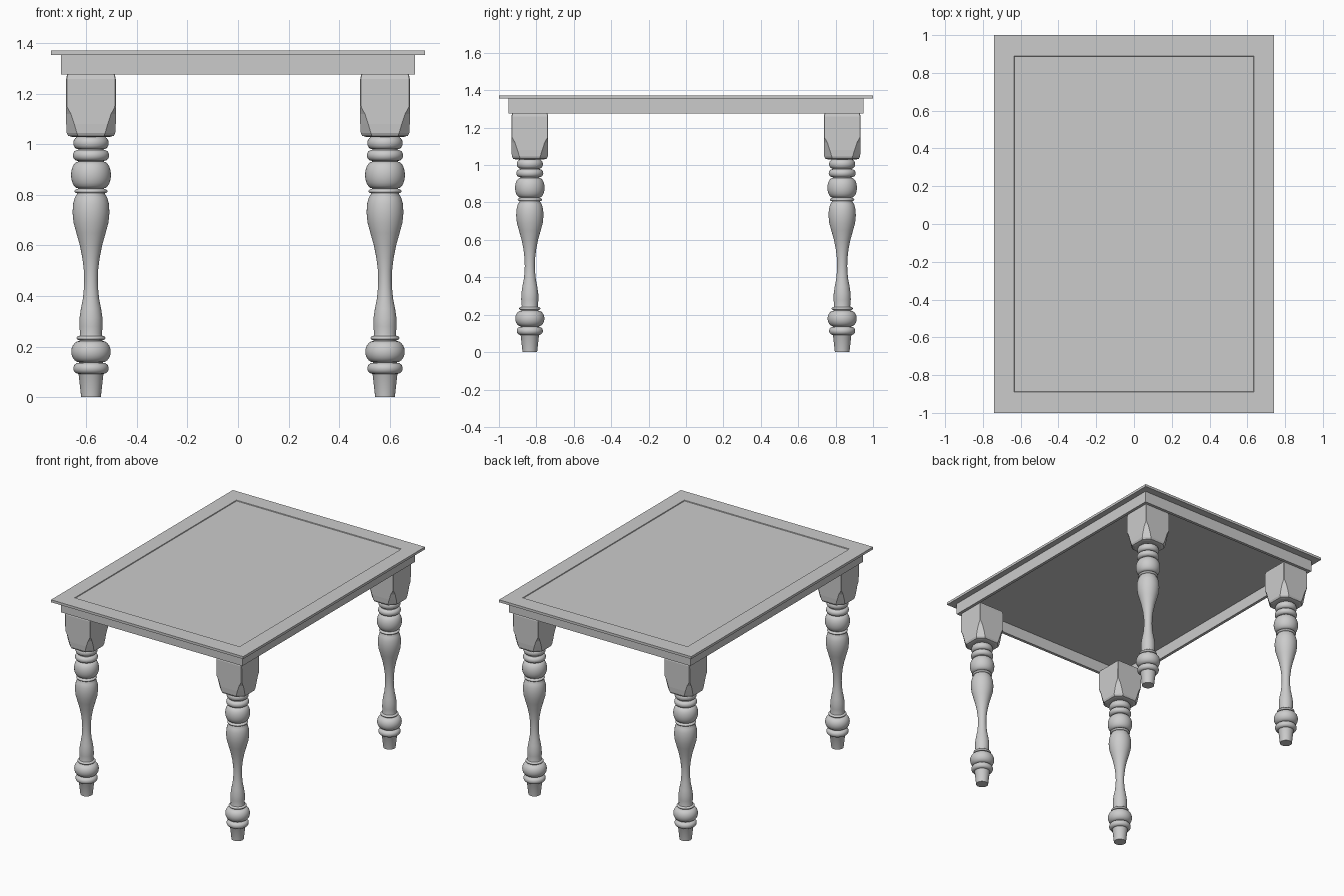
import bpy, bmesh, math

if "Cube" in bpy.data.objects:
    bpy.data.objects.remove(bpy.data.objects["Cube"])

mat = bpy.data.materials.new("light grey")
mat.diffuse_color = (0.6, 0.6, 0.6, 1)
mat.use_nodes = True
mat.node_tree.nodes["Principled BSDF"].inputs["Base Color"].default_value = mat.diffuse_color


def loft(name, rings, cap_start=True, cap_end=True, smooth=None):
    """Skin closed rings of points; optionally cap both ends."""
    bm = bmesh.new()
    vs = [[bm.verts.new(p) for p in ring] for ring in rings]
    n = len(rings[0])
    for a, b in zip(vs, vs[1:]):
        for i in range(n):
            j = (i + 1) % n
            bm.faces.new((a[i], a[j], b[j], b[i]))
    if cap_start:
        bm.faces.new(vs[0][::-1])
    if cap_end:
        bm.faces.new(vs[-1])
    me = bpy.data.meshes.new(name)
    bm.to_mesh(me)
    bm.free()
    me.materials.append(mat)
    ob = bpy.data.objects.new(name, me)
    bpy.context.collection.objects.link(ob)
    if smooth:
        bpy.ops.object.select_all(action='DESELECT')
        ob.select_set(True)
        bpy.context.view_layer.objects.active = ob
        bpy.ops.object.shade_smooth_by_angle(angle=math.radians(smooth))
    return ob


def rect(x, y, z):
    return [(-x, -y, z), (x, -y, z), (x, y, z), (-x, y, z)]


def octagon(h, c, z):
    """Square of half width h with corners cut by c."""
    k = h - c
    return [(k, -h, z), (h, -k, z), (h, k, z), (k, h, z),
            (-k, h, z), (-h, k, z), (-h, -k, z), (-k, -h, z)]


def circle(r, z, n=40):
    return [(r * math.cos(2 * math.pi * i / n), r * math.sin(2 * math.pi * i / n), z)
            for i in range(n)]


def bead(z0, z1, neck, r, n=10):
    """Rounded ring of the turning."""
    return [(neck + (r - neck) * math.sin(math.pi * i / n),
             (z0 + z1) / 2 - (z1 - z0) / 2 * math.cos(math.pi * i / n))
            for i in range(n + 1)]


# Table top with a shallow sunk panel
loft("table_top", [rect(.74, 1, 1.355), rect(.74, 1, 1.372),
                   rect(.635, .89, 1.372), rect(.633, .888, 1.367)])

# Apron: thin-walled open frame
loft("apron", [rect(.70, .95, 1.356), rect(.70, .95, 1.277),
               rect(.68, .93, 1.277), rect(.68, .93, 1.356)][::-1], False, False)

# Turned leg profile (radius, height), foot to block
vase = [(.043, .25), (.046, .28), (.045, .315), (.040, .35), (.032, .39),
        (.028, .43), (.027, .46), (.028, .50), (.034, .55), (.044, .60),
        (.058, .65), (.069, .69), (.073, .73), (.071, .765), (.064, .79), (.055, .805)]
profile = ([(.039, 0), (.049, .09)] + bead(.092, .135, .050, .070)
           + bead(.137, .222, .045, .078) + bead(.225, .242, .045, .057) + vase
           + bead(.807, .823, .055, .065) + bead(.826, .932, .050, .079)
           + bead(.935, .978, .052, .072) + bead(.981, 1.030, .050, .070)
           + [(.055, 1.04)])

# Square leg block with corners cut away towards the bottom
block = [(.075, .030, 1.030), (.090, .038, 1.034), (.096, .040, 1.046),
         (.098, .032, 1.08), (.098, .019, 1.12), (.098, .004, 1.147),
         (.098, .003, 1.26), (.094, .003, 1.28), (.088, .003, 1.287)]

for fy, front in ((-1, "front"), (1, "back")):
    for fx, side in ((-1, "left"), (1, "right")):
        turned = loft(f"{front}_{side}_leg", [circle(r, z) for r, z in profile], smooth=40)
        top = loft(f"{front}_{side}_leg_block", [octagon(h, c, z) for h, c, z in block])
        for ob in (turned, top):
            ob.location = (fx * .582, fy * .835, 0)
